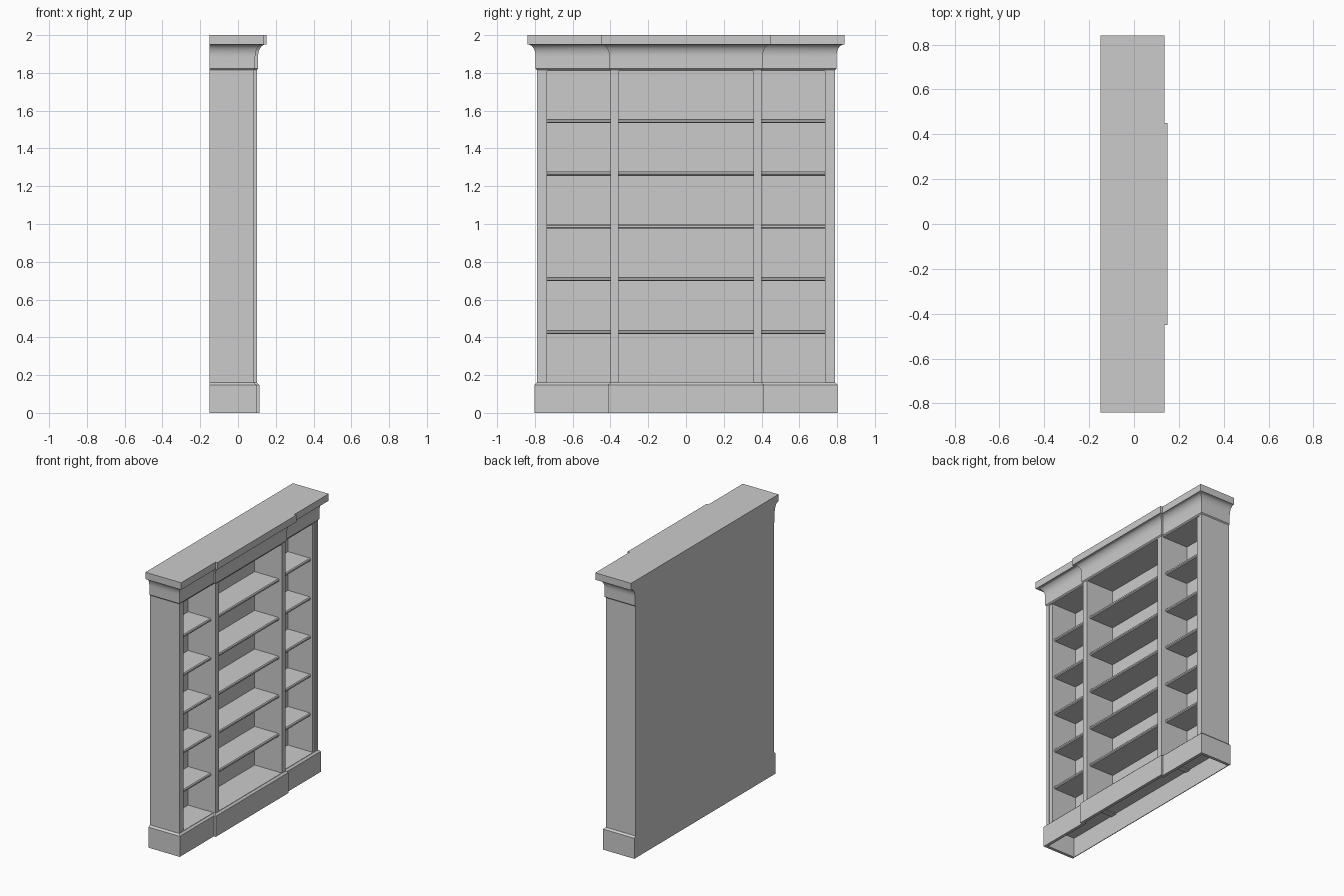
import bpy, bmesh, math

if "Cube" in bpy.data.objects:
    bpy.data.objects.remove(bpy.data.objects["Cube"])

BACK = -0.15                 # rear plane
HALF_W, BREAK = 0.79, 0.40   # half width of case, half width of centre bay
X_SIDE, X_MID = 0.085, 0.10  # front planes of side bays and centre bay


def outline(o, z):
    """Breakfront plan, grown outwards by o, at height z."""
    w, b, s, m = HALF_W + o, BREAK + o, X_SIDE + o, X_MID + o
    pts = [(BACK, -w), (s, -w), (s, -b), (m, -b), (m, b), (s, b), (s, w), (BACK, w)]
    return [(x, y, z) for x, y in pts]


def finish(name, bm):
    bmesh.ops.recalc_face_normals(bm, faces=bm.faces)
    me = bpy.data.meshes.new(name)
    bm.to_mesh(me)
    bm.free()
    ob = bpy.data.objects.new(name, me)
    bpy.context.collection.objects.link(ob)
    return ob


def moulding(name, profile, hollow=False):
    """Sweep (offset, z) points round the plan: solid, or a three-sided skirt."""
    bm = bmesh.new()
    rings = [[bm.verts.new(p) for p in outline(o, z)] for o, z in profile]
    n, k = len(rings[0]), len(rings)
    for i in range(k if hollow else k - 1):
        a, b = rings[i], rings[(i + 1) % k]
        for j in range(n - 1 if hollow else n):
            bm.faces.new((a[j], a[(j + 1) % n], b[(j + 1) % n], b[j]))
    if hollow:
        bm.faces.new([r[0] for r in rings])
        bm.faces.new([r[-1] for r in rings])
    else:
        bm.faces.new(rings[0])
        bm.faces.new(rings[-1])
    return finish(name, bm)


def board(name, profile, y0, y1):
    """Extrude an (x, z) profile along y."""
    bm = bmesh.new()
    a = [bm.verts.new((x, y0, z)) for x, z in profile]
    b = [bm.verts.new((x, y1, z)) for x, z in profile]
    n = len(a)
    for i in range(n):
        bm.faces.new((a[i], a[(i + 1) % n], b[(i + 1) % n], b[i]))
    bm.faces.new(a)
    bm.faces.new(b)
    return finish(name, bm)


def box(name, x0, x1, y0, y1, z0, z1):
    return board(name, [(x0, z0), (x1, z0), (x1, z1), (x0, z1)], y0, y1)


# Plinth skirt, open underneath, with a sloped top edge
moulding("plinth", [(0.013, 0), (0.013, 0.148), (0, 0.16), (-0.008, 0.16), (-0.008, 0)], hollow=True)

# Floor and ceiling boards of the case
moulding("floor_board", [(-0.001, 0.142), (-0.001, 0.162)])
moulding("ceiling_board", [(0, 1.81), (0, 1.825)])

# Cornice: frieze, concave cove and top slab
cove = [(0.006 + 0.039 * (1 - math.cos(t)), 1.885 + 0.065 * math.sin(t))
        for t in (math.pi / 2 * i / 8 for i in range(9))]
cornice = moulding("cornice", [(0, 1.815), (0.006, 1.822)] + cove + [(0.05, 1.95), (0.05, 2.0)])
bpy.context.view_layer.objects.active = cornice
cornice.select_set(True)
bpy.ops.object.shade_smooth_by_angle(angle=math.radians(30))

# Back: outer skin to the ground and inner lining
box("back_panel", BACK, -0.145, -HALF_W, HALF_W, 0, 1.83)
box("back_lining", -0.145, -0.117, -0.78, 0.78, 0.15, 1.82)

# Side panels with stepped stiles, and dividers
for s, side in ((-1, "left"), (1, "right")):
    box("side_panel_" + side, BACK, X_SIDE, *sorted((s * 0.765, s * HALF_W)), 0.15, 1.82)
    box("side_stile_" + side, BACK, X_SIDE - 0.005, *sorted((s * 0.735, s * 0.765)), 0.15, 1.82)
    box("divider_" + side, BACK + 0.005, X_MID, *sorted((s * 0.357, s * BREAK)), 0.135, 1.82)

# Shelves with a chamfered front edge
bays = (("left", -0.735, -0.40, 0.065), ("centre", -0.357, 0.357, 0.078), ("right", 0.40, 0.735, 0.065))
for i in range(5):
    top = 0.44 + 0.279 * i
    for bay, y0, y1, xf in bays:
        board(f"shelf_{bay}_{i + 1}",
              [(-0.12, top - 0.022), (xf - 0.006, top - 0.022), (xf, top - 0.016),
               (xf, top - 0.006), (xf - 0.006, top), (-0.12, top)], y0, y1)
